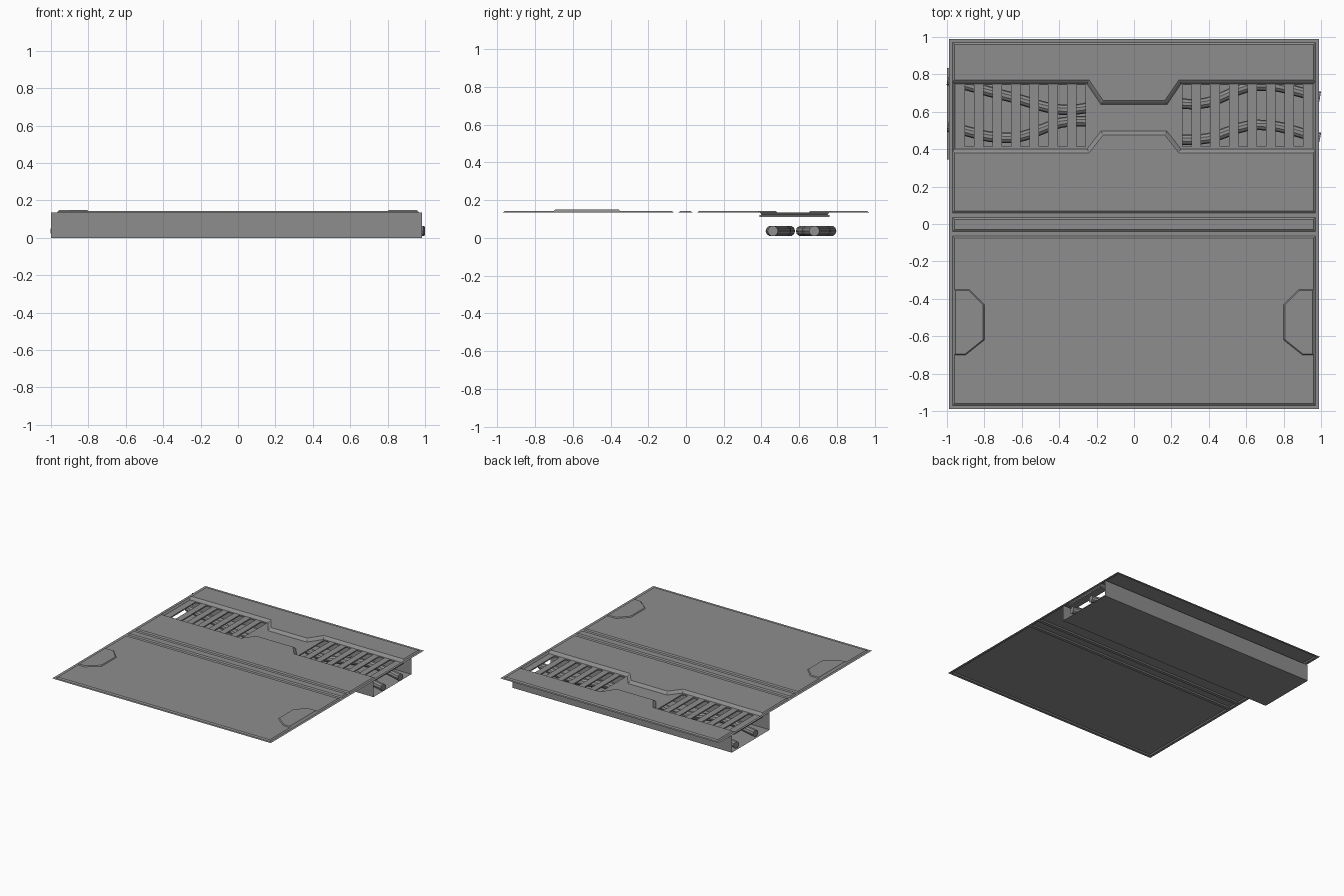
import bpy, bmesh
from mathutils import Vector

cube = bpy.data.objects.get("Cube")
if cube:
    bpy.data.objects.remove(cube, do_unlink=True)

grey = bpy.data.materials.new("metal_grey")
grey.use_nodes = True
grey.diffuse_color = (0.27, 0.27, 0.27, 1)
grey.node_tree.nodes["Principled BSDF"].inputs["Base Color"].default_value = (0.27, 0.27, 0.27, 1)

BASE, FLOOR = 0.135, 0.122       # border sheet and grille heights
IN, EDGE = 0.97, 0.99            # panel limit and outer edge


def finish(name, bm):
    mesh = bpy.data.meshes.new(name)
    bm.to_mesh(mesh)
    bm.free()
    mesh.materials.append(grey)
    obj = bpy.data.objects.new(name, mesh)
    bpy.context.collection.objects.link(obj)
    return obj


def face(bm, outline, z):
    f = bm.faces.new([bm.verts.new((x, y, z)) for x, y in outline])
    f.normal_update()
    if f.normal.z < 0:
        f.normal_flip()
    return f


def rect(x0, x1, y0, y1):
    return [(x0, y0), (x1, y0), (x1, y1), (x0, y1)]


def relief(name, outline, z, depth, slope, keep_top=True):
    """Sheet with a sloped rim, raised or sunk by depth."""
    bm = bmesh.new()
    f = face(bm, outline, z)
    bmesh.ops.inset_region(bm, faces=[f], thickness=slope, depth=depth,
                           use_boundary=True, use_even_offset=True)
    if not keep_top:
        bmesh.ops.delete(bm, geom=[f], context='FACES')
    return finish(name, bm)


# Border frame and the two grooves
bm = bmesh.new()
for x0, x1, y0, y1 in [(-EDGE, -IN, -EDGE, EDGE), (IN, EDGE, -EDGE, EDGE),
                       (-IN, IN, -EDGE, -IN), (-IN, IN, IN, EDGE),
                       (-IN, IN, -0.065, -0.04), (-IN, IN, 0.035, 0.06)]:
    face(bm, rect(x0, x1, y0, y1), BASE)
finish("border_frame", bm)

# Floor panels; the rear ones follow the narrow waist of the grille
south = [(-IN, 0.39), (-0.245, 0.39), (-0.17, 0.485), (0.17, 0.485), (0.245, 0.39), (IN, 0.39)]
north = [(-IN, 0.76), (-0.245, 0.76), (-0.17, 0.65), (0.17, 0.65), (0.245, 0.76), (IN, 0.76)]
relief("front_panel", rect(-IN, IN, -IN, -0.065), BASE, 0.008, 0.01)
relief("centre_strip", rect(-IN, IN, -0.04, 0.035), BASE, 0.008, 0.01)
relief("middle_panel", [(-IN, 0.06), (IN, 0.06)] + south[::-1], BASE, 0.008, 0.01)
relief("rear_panel", north + [(IN, IN), (-IN, IN)], BASE, 0.008, 0.01)

# Raised corner pads
pad = [(0.96, -0.7), (0.9, -0.7), (0.8, -0.62), (0.8, -0.43), (0.88, -0.35), (0.96, -0.35)]
for side, s in (("left", 1), ("right", -1)):
    relief(side + "_corner_pad", [(s * x, y) for x, y in pad], 0.143, 0.007, 0.006)

# Sunken grille: rim wall, then a plate cut by rows of slots
bow_tie = south + north[::-1]
relief("grille_rim", bow_tie, BASE, FLOOR - BASE, 0.012, keep_top=False)

slots = []
for i in range(7):
    x = 0.26 + i * 0.0993
    slots += [(x, x + 0.048), (-x - 0.048, -x)]
SLOT_Y = (0.415, 0.743)
bm = bmesh.new()
face(bm, bow_tie, FLOOR)


def cut(point, normal):
    bmesh.ops.bisect_plane(bm, geom=bm.verts[:] + bm.edges[:] + bm.faces[:],
                           plane_co=point, plane_no=normal)


for pair in slots:
    for x in pair:
        cut((x, 0, 0), (1, 0, 0))
for y in SLOT_Y:
    cut((0, y, 0), (0, 1, 0))
holes = []
for f in bm.faces:
    c = f.calc_center_median()
    if SLOT_Y[0] < c.y < SLOT_Y[1] and any(a < c.x < b for a, b in slots):
        holes.append(f)
bmesh.ops.delete(bm, geom=holes, context='FACES')
grille = finish("grille", bm)
solid = grille.modifiers.new("thickness", 'SOLIDIFY')
solid.thickness = 0.01
solid.offset = -1

# Open-ended trough of thin sheet under the grille
bm = bmesh.new()
profile = [(0.345, BASE), (0.345, 0), (0.835, 0), (0.835, BASE)]
rows = [[bm.verts.new((x, y, z)) for y, z in profile] for x in (-1.0, 0.985)]
for i in range(3):
    bm.faces.new((rows[0][i], rows[0][i + 1], rows[1][i + 1], rows[1][i]))
finish("trough", bm)

# Winding pipes in the trough
paths = {"front_pipe": (0.52, 0.46, 0.55, 0.5, 0.45, 0.53, 0.46),
         "rear_pipe": (0.77, 0.68, 0.61, 0.7, 0.64, 0.74, 0.68)}
for name, ys in paths.items():
    curve = bpy.data.curves.new(name, 'CURVE')
    curve.dimensions = '3D'
    curve.bevel_depth = 0.028
    curve.bevel_resolution = 3
    curve.resolution_u = 6
    curve.use_fill_caps = True
    spline = curve.splines.new('BEZIER')
    spline.bezier_points.add(len(ys) - 1)
    for i, y in enumerate(ys):
        p = spline.bezier_points[i]
        p.co = Vector((-0.995 + 1.99 * i / (len(ys) - 1), y, 0.037))
        p.handle_left_type = p.handle_right_type = 'AUTO'
    curve.materials.append(grey)
    pipe = bpy.data.objects.new(name, curve)
    bpy.context.collection.objects.link(pipe)
    bpy.ops.object.select_all(action='DESELECT')
    pipe.select_set(True)
    bpy.context.view_layer.objects.active = pipe
    bpy.ops.object.convert(target='MESH')
    bpy.ops.object.shade_smooth_by_angle()
